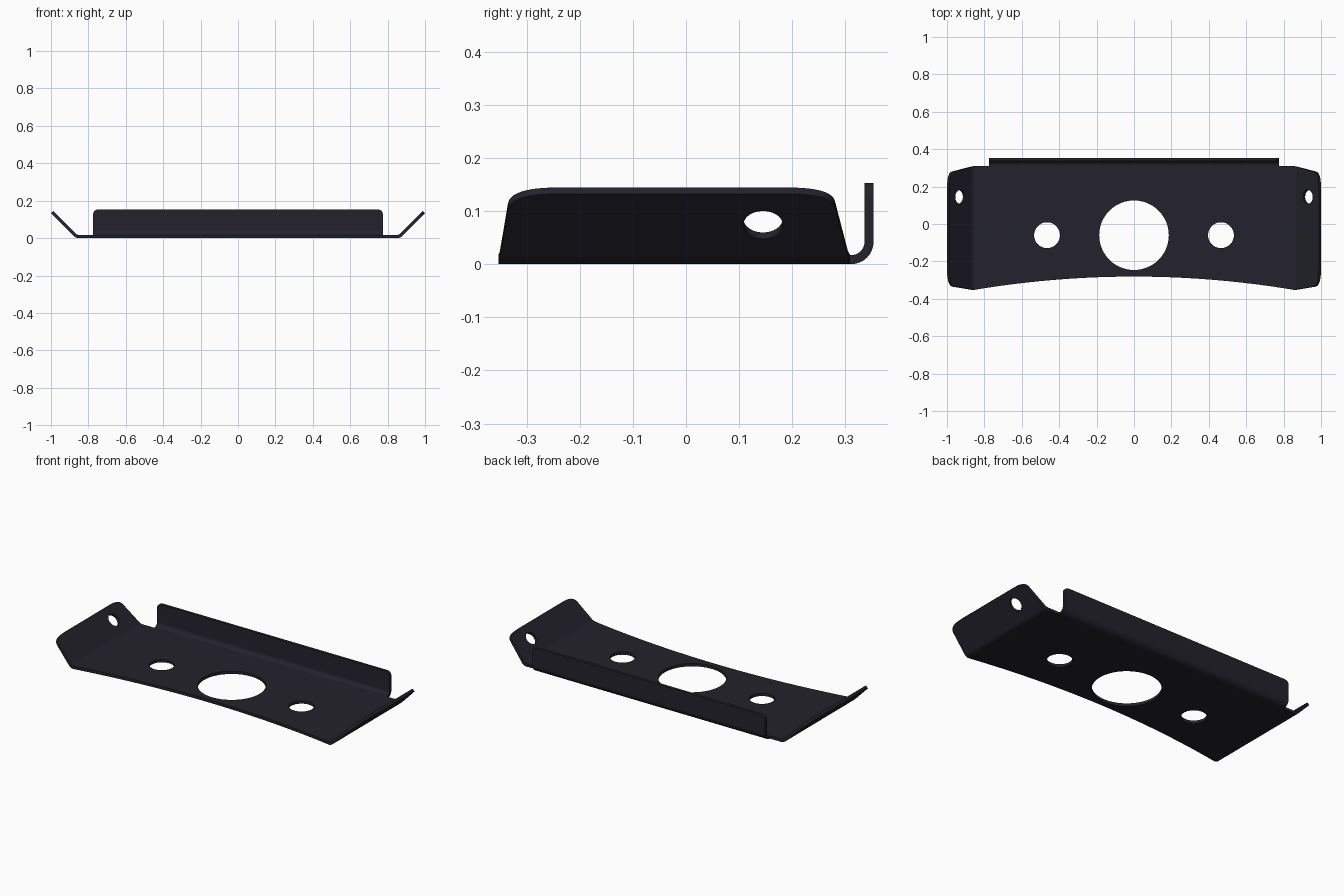
import bpy, bmesh, math
from mathutils import Vector, Matrix

if "Cube" in bpy.data.objects:
    bpy.data.objects.remove(bpy.data.objects["Cube"])

T = 0.017                       # sheet thickness
WING = (0.849, 0.045, 45)       # bend start, outer radius, angle
FLANGE = (0.311, 0.042, 90)


def bezier(a, c, b, n=10):
    a, c, b = Vector(a), Vector(c), Vector(b)
    return [tuple(a * (1 - t) ** 2 + c * 2 * t * (1 - t) + b * t * t)
            for t in (i / n for i in range(n + 1))]


def bend(s, t, start, r, deg):
    """Map a distance along the flat sheet and a height in it to the folded sheet."""
    if s <= start:
        return s, t
    full = math.radians(deg)
    a = min((s - start) / r, full)
    rest = s - start - r * a
    return (start + (r - t) * math.sin(a) + rest * math.cos(a),
            r - (r - t) * math.cos(a) + rest * math.sin(a))


# flat blank: right half of the outline, front middle to back middle
half = [(0.86 * i / 12, -0.281 - 0.072 * (i / 12) ** 2) for i in range(13)]
half += bezier((1.011, -0.335), (1.053, -0.329), (1.0526, -0.24))
half += bezier((1.0526, 0.19), (1.053, 0.272), (1.018, 0.28))
half += [(0.86, 0.309), (0.775, 0.309)]
half += bezier((0.775, 0.458), (0.775, 0.488), (0.745, 0.488), 6)
outline = half + [(-x, y) for x, y in reversed(half) if x > 0]

bm = bmesh.new()
face = bm.faces.new([bm.verts.new((x, y, 0)) for x, y in outline])
ext = bmesh.ops.extrude_face_region(bm, geom=[face])
bmesh.ops.translate(bm, vec=(0, 0, T),
                    verts=[v for v in ext["geom"] if isinstance(v, bmesh.types.BMVert)])
bmesh.ops.recalc_face_normals(bm, faces=bm.faces)
mesh = bpy.data.meshes.new("bracket_plate")
bm.to_mesh(mesh)
bm.free()
plate = bpy.data.objects.new("bracket_plate", mesh)
bpy.context.collection.objects.link(plate)

# punched holes: large centre, two medium, two small in the wings
bm = bmesh.new()
for x, y, r in ((0, -0.06, 0.186), (0.465, -0.06, 0.069), (-0.465, -0.06, 0.069),
                (0.97, 0.145, 0.037), (-0.97, 0.145, 0.037)):
    bmesh.ops.create_cone(bm, cap_ends=True, segments=48, radius1=r, radius2=r,
                          depth=0.2, matrix=Matrix.Translation((x, y, 0)))
cut_mesh = bpy.data.meshes.new("hole_punch")
bm.to_mesh(cut_mesh)
bm.free()
punch = bpy.data.objects.new("hole_punch", cut_mesh)
punch.hide_render = True
bpy.context.collection.objects.link(punch)
mod = plate.modifiers.new("holes", "BOOLEAN")
mod.operation, mod.solver, mod.object = "DIFFERENCE", "EXACT", punch
bpy.context.view_layer.objects.active = plate
plate.select_set(True)
bpy.ops.object.modifier_apply(modifier=mod.name)
bpy.data.objects.remove(punch)

# score the bend lines, then fold the wings and the back flange
bm = bmesh.new()
bm.from_mesh(mesh)
bmesh.ops.triangulate(bm, faces=bm.faces[:])


def score(co, normal):
    bmesh.ops.bisect_plane(bm, geom=bm.verts[:] + bm.edges[:] + bm.faces[:],
                           plane_co=co, plane_no=normal, dist=1e-6)


for i in range(9):
    f = i / 8
    sx = WING[0] + WING[1] * math.radians(WING[2]) * f
    sy = FLANGE[0] + FLANGE[1] * math.radians(FLANGE[2]) * f
    score((sx, 0, 0), (1, 0, 0))
    score((-sx, 0, 0), (1, 0, 0))
    score((0, sy, 0), (0, 1, 0))
for v in bm.verts:
    x, y, z = v.co
    if y > FLANGE[0]:
        y, z = bend(y, z, *FLANGE)
    else:
        ax, z = bend(abs(x), z, *WING)
        x = math.copysign(ax, x)
    v.co = (x, y, z)
bmesh.ops.recalc_face_normals(bm, faces=bm.faces)
bm.to_mesh(mesh)
bm.free()

# dark painted metal
paint = bpy.data.materials.new("dark_metal")
paint.diffuse_color = (0.017, 0.016, 0.025, 1)
paint.use_nodes = True
paint.node_tree.nodes["Principled BSDF"].inputs["Base Color"].default_value = paint.diffuse_color
mesh.materials.clear()
mesh.materials.append(paint)
for p in mesh.polygons:
    p.material_index = 0
bpy.ops.object.shade_smooth_by_angle(angle=math.radians(30))
weighted = plate.modifiers.new("even_shading", "WEIGHTED_NORMAL")
weighted.keep_sharp = True
